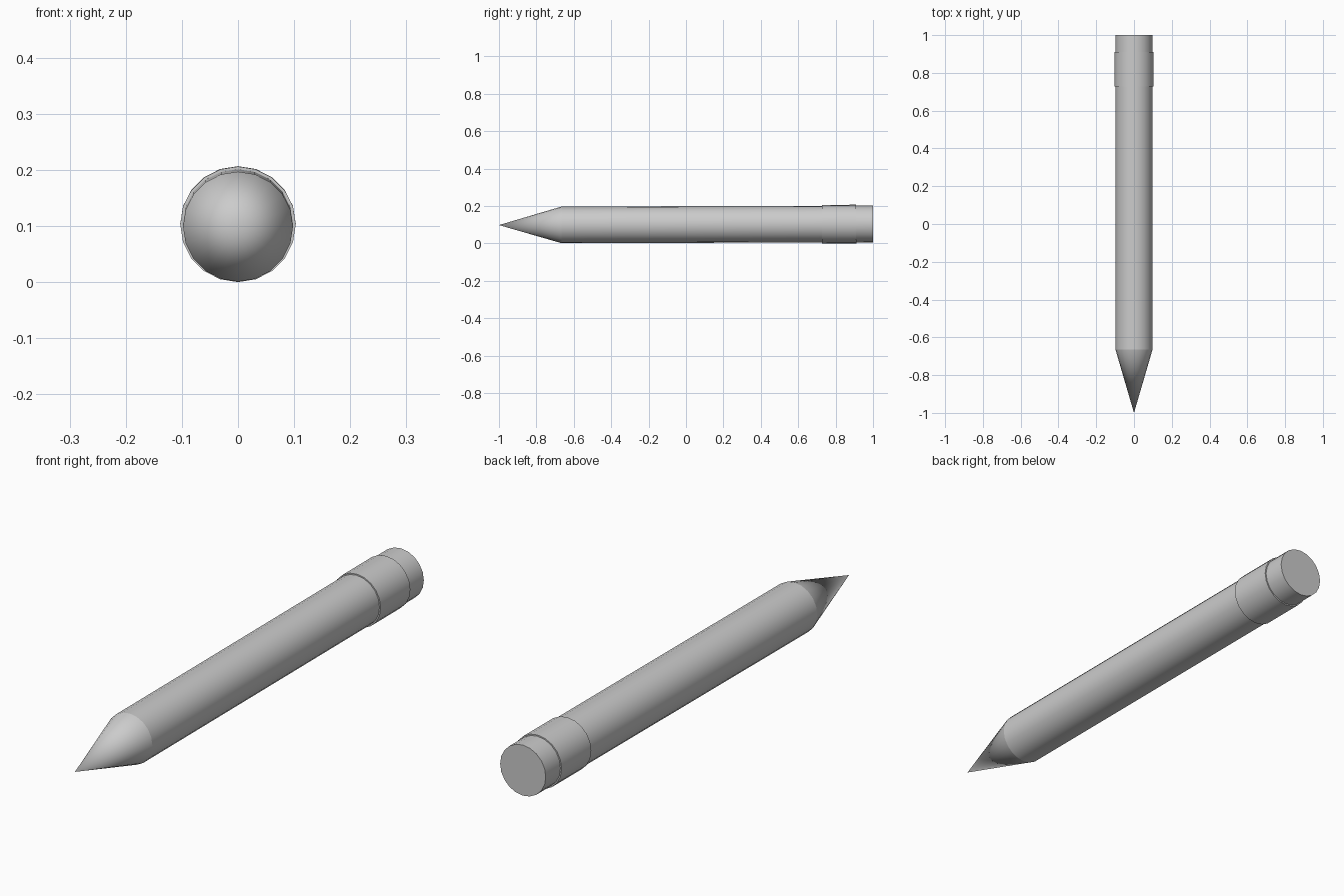
import bpy, math
from mathutils import Vector

if "Cube" in bpy.data.objects:
    bpy.data.objects.remove(bpy.data.objects["Cube"])

SIDES = 20
R_BODY, R_FERRULE = 0.098, 0.103


def axis(y):
    # The pencil rests on its tip end and its ferrule, so the axis rises slightly
    return Vector((0, y, 0.1008 + 0.003 * y))


def section(name, y0, y1, r0, r1):
    a, b = axis(y0), axis(y1)
    bpy.ops.mesh.primitive_cone_add(
        vertices=SIDES, radius1=r0, radius2=r1, depth=(b - a).length,
        location=(a + b) / 2,
        rotation=(-math.pi / 2 + math.atan2(b.z - a.z, b.y - a.y), 0, 0))
    obj = bpy.context.object
    obj.name = name
    bpy.ops.object.shade_smooth_by_angle(angle=math.radians(30))
    return obj


# Sharpened point
section("pencil_tip", -1.0, -0.665, 0.0, R_BODY)
# Round shaft
section("pencil_shaft", -0.665, 0.80, R_BODY, R_BODY)
# Slightly wider band holding the eraser
section("ferrule", 0.728, 0.91, R_FERRULE, R_FERRULE)
# Eraser with flat end
section("eraser", 0.80, 1.0, R_BODY, R_BODY)
